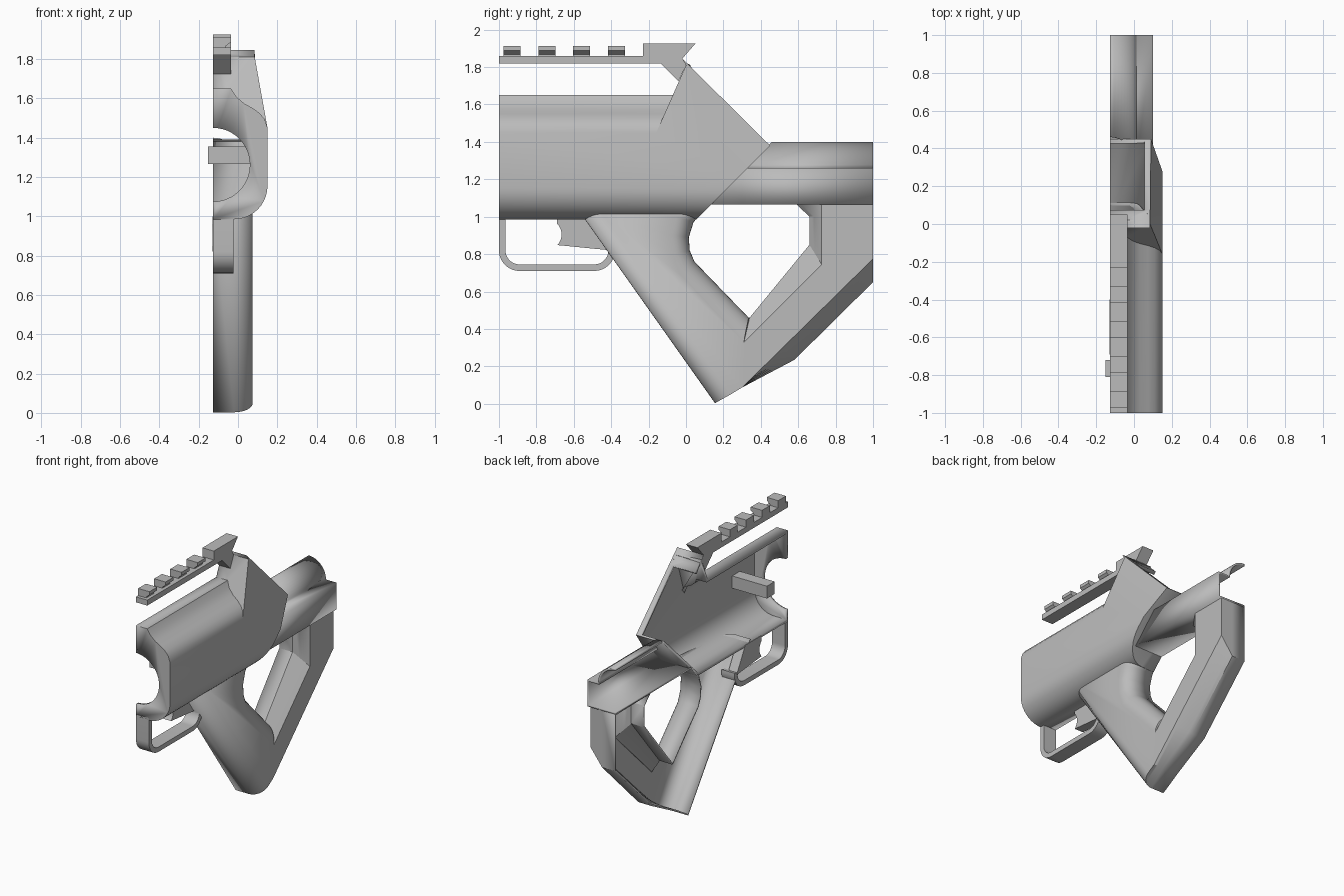
import bpy, bmesh
from math import sin, cos, pi, radians

cube = bpy.data.objects.get("Cube")
if cube:
    bpy.data.objects.remove(cube)

CUT = -0.127   # open middle plane of the half shell

grey = bpy.data.materials.new("plain grey")
grey.use_nodes = True
grey.diffuse_color = (0.5, 0.5, 0.5, 1)
grey.node_tree.nodes["Principled BSDF"].inputs["Base Color"].default_value = (0.5, 0.5, 0.5, 1)


def make(name, faces, shell=0.0, smooth=0):
    """Object from a list of point lists, welded, optionally thickened inward."""
    bm = bmesh.new()
    for f in faces:
        bm.faces.new([bm.verts.new(p) for p in f])
    bmesh.ops.remove_doubles(bm, verts=bm.verts, dist=0.0005)
    bmesh.ops.recalc_face_normals(bm, faces=bm.faces)
    # the outermost side face must look towards +x
    side = max(bm.faces, key=lambda f: f.calc_center_median().x + abs(f.normal.x))
    if side.normal.x < 0:
        bmesh.ops.reverse_faces(bm, faces=bm.faces)
    me = bpy.data.meshes.new(name)
    bm.to_mesh(me)
    bm.free()
    me.materials.append(grey)
    ob = bpy.data.objects.new(name, me)
    bpy.context.collection.objects.link(ob)
    if shell:
        mod = ob.modifiers.new("wall", "SOLIDIFY")
        mod.thickness, mod.offset = shell, -1
    if smooth:
        bpy.ops.object.select_all(action="DESELECT")
        ob.select_set(True)
        bpy.context.view_layer.objects.active = ob
        bpy.ops.object.shade_smooth_by_angle(angle=radians(smooth))
    return ob


def arc(cx, cy, r, a0, a1, n=10):
    angles = [radians(a0 + (a1 - a0) * i / n) for i in range(n + 1)]
    return [(cx + r * cos(a), cy + r * sin(a)) for a in angles]


def strips(a, b):
    """Quads joining two open point rows."""
    return [[a[i], a[i + 1], b[i + 1], b[i]] for i in range(len(a) - 1)]


def prism(name, outline, x0, x1, smooth=0):
    """Solid with a (y, z) outline, running along x."""
    a = [(x0, y, z) for y, z in outline]
    b = [(x1, y, z) for y, z in outline]
    return make(name, strips(a + a[:1], b + b[:1]) + [a, b], smooth=smooth)


# Receiver with the raised sight wedge
def front_y(z):
    return (z - 1.81) * 0.441


def rear_y(z):
    return z - 0.93


upper = [(CUT, 1.65), (-0.035, 1.65), (-0.01, 1.61), (0.03, 1.575),
         (0.075, 1.55), (0.11, 1.525), (0.135, 1.495), (0.15, 1.45)]
lower = [(0.15, 1.21)] + arc(-0.02, 1.155, 0.17, 0, -90) + [(CUT, 0.985)]
section = upper + lower
nose = [(x, -1, z) for x, z in section]
upper_end = [(x, front_y(z), z) for x, z in upper]
lower_end = [(x, rear_y(z), z) for x, z in lower]
bore = [(x, -1, z) for x, z in arc(CUT, 1.2625, 0.1875, -90, 90, 24)]

lip_low, lip_top = (0.085, 0, 1.81), (0.085, -0.02, 1.845)
heel = (0.09, 0.45, 1.38)


def at_cut(p):
    return (CUT, p[1], p[2])


def on_slope(x, y):
    t = (y + 0.02) / 0.47
    return (x, y, 1.845 - 0.465 * t)


port_top, port_end = on_slope(0.055, 0.075), on_slope(0.055, 0.44)
edge_top, edge_end = on_slope(0.086, 0.075), on_slope(0.09, 0.44)
faces = strips(nose, upper_end + lower_end)
faces += [
    nose + bore,
    [upper_end[-1], lower_end[0], heel, edge_end, edge_top, lip_top, lip_low],
    upper_end + [lip_low, at_cut(lip_low)],
    [lip_low, lip_top, at_cut(lip_top), at_cut(lip_low)],
    [lip_top, edge_top, port_top, at_cut(port_top), at_cut(lip_top)],
    [edge_top, edge_end, port_end, port_top],
    [edge_end, heel, at_cut(heel), at_cut(port_end), port_end],
    lower_end + [at_cut(heel), heel],
]
make("receiver_shell", faces, shell=0.025, smooth=25)

# Rear stock: rounded tube on a square channel
channel = arc(CUT, 1.26, 0.14, 90, 0, 12) + [(0.1, 1.26), (0.1, 1.065), (CUT, 1.065)]
make("stock_tube", strips([(x, rear_y(z) - 0.01, z) for x, z in channel],
                          [(x, 1, z) for x, z in channel]), shell=0.015, smooth=30)

# Grip loop: base outline, matching outline on the outer face, rounded or bevelled
loop = [
    ((-0.565, 1.02), (-0.45, 1.02), 1),
    ((0.155, 0.003), (0.239, 0.05), 1),
    ((0.3, 0.087), (0.3, 0.087), 0),
    ((0.58, 0.235), (0.52, 0.303), 0),
    ((1, 0.65), (1, 0.775), 0),
    ((1, 1.067), (1, 1.067), 0),
    ((0.59, 1.067), (0.725, 1.067), 0),
    ((0.66, 1.0), (0.725, 1.0), 0),
    ((0.66, 0.85), (0.725, 0.745), 0),
    ((0.34, 0.46), (0.31, 0.33), 0),
    ((0.335, 0.46), (0.308, 0.331), 1),
    ((0.045, 0.76), (-0.03, 0.69), 1),
    ((0.02, 0.82), (-0.07, 0.8), 1),
    ((0.015, 0.89), (-0.075, 0.9), 1),
    ((0.04, 0.97), (-0.05, 1.0), 1),
    ((0.12, 1.067), (-0.02, 1.05), 1),
]
rings = [[(CUT, *base) for base, top, rounded in loop]]
STEPS = 8
for k in range(STEPS + 1):
    a = pi / 2 * k / STEPS
    row = []
    for base, top, rounded in loop:
        t = 1 - cos(a) if rounded else sin(a)
        row.append((-0.02 + 0.095 * sin(a),
                    base[0] + (top[0] - base[0]) * t,
                    base[1] + (top[1] - base[1]) * t))
    rings.append(row)
faces = [q for a, b in zip(rings, rings[1:]) for q in strips(a, b)] + [rings[-1]]
# drop the collapsed corners of unbevelled points
faces = [list(dict.fromkeys(f)) for f in faces]
make("grip_loop", faces, shell=0.012, smooth=28)

# Trigger guard and trigger
outer = [(-1, 1)] + arc(-0.89, 0.82, 0.11, 180, 270) + arc(-0.49, 0.82, 0.11, 270, 370)
inner = [(-0.965, 1)] + arc(-0.89, 0.82, 0.075, 180, 270) + arc(-0.49, 0.82, 0.075, 270, 370)
prism("trigger_guard", outer + inner[::-1], CUT, -0.022, smooth=30)
prism("trigger", arc(-0.745, 0.905, 0.08, -45, 45) + [(-0.69, 1.0), (-0.5, 1.0), (-0.4, 0.82)],
      -0.13, -0.06, smooth=30)

# Charging handle reaching across the receiver
prism("charging_handle", [(-0.81, 1.265), (-0.72, 1.265), (-0.72, 1.355), (-0.81, 1.355)],
      -0.152, 0.13)

# Top rail with its dovetail teeth
prism("top_rail", [(-1, 1.82), (-0.135, 1.82), (-0.04, 1.725), (0, 1.81), (-0.02, 1.845),
                   (0.05, 1.925), (-0.23, 1.925), (-0.23, 1.86), (-1, 1.86)], CUT, -0.035)
tooth = [(CUT, 1.86), (-0.06, 1.86), (-0.06, 1.868), (-0.035, 1.888), (-0.035, 1.912), (CUT, 1.912)]
for i in range(4):
    y = -0.975 + 0.186 * i
    a = [(x, y, z) for x, z in tooth]
    b = [(x, y + 0.09, z) for x, z in tooth]
    make(f"rail_tooth_{i + 1}", strips(a + a[:1], b + b[:1]) + [a, b])
